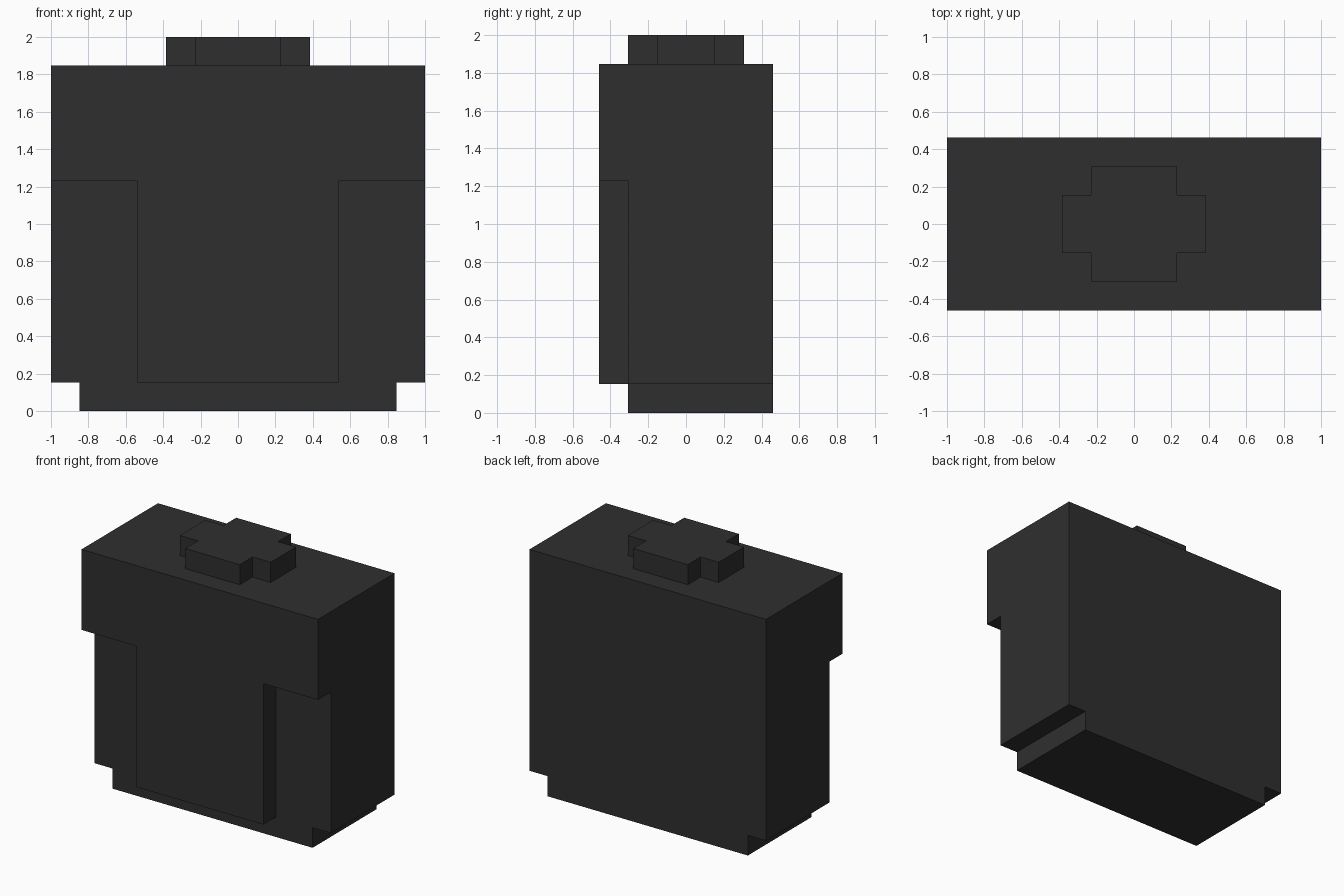
import bpy, bmesh, math
from mathutils import Vector

if "Cube" in bpy.data.objects:
    bpy.data.objects.remove(bpy.data.objects["Cube"])

U = 2 / 13  # one block unit; the model is 13 x 6 x 13 units

mat = bpy.data.materials.new("charcoal")
mat.diffuse_color = (0.028, 0.028, 0.028, 1)
mat.use_nodes = True
mat.node_tree.nodes["Principled BSDF"].inputs["Base Color"].default_value = mat.diffuse_color


def block_shell(name, boxes, skip_bottom=False):
    """Outer skin of a union of boxes (x0, x1, y0, y1, z0, z1 in units)."""
    cuts = [sorted({b[a * 2 + s] for b in boxes for s in (0, 1)}) for a in range(3)]

    def filled(idx):
        if any(i < 0 or i >= len(c) - 1 for i, c in zip(idx, cuts)):
            return False
        mid = [(c[i] + c[i + 1]) / 2 for i, c in zip(idx, cuts)]
        return any(all(b[2 * a] < mid[a] < b[2 * a + 1] for a in range(3)) for b in boxes)

    bm = bmesh.new()
    cells = [(i, j, k) for i in range(len(cuts[0]) - 1)
             for j in range(len(cuts[1]) - 1) for k in range(len(cuts[2]) - 1)]
    for cell in filter(filled, cells):
        for a in range(3):
            for side in (0, 1):
                near = list(cell)
                near[a] += 2 * side - 1
                if filled(near) or (skip_bottom and a == 2 and side == 0):
                    continue
                b, c = (a + 1) % 3, (a + 2) % 3
                verts = []
                for db, dc in ((0, 0), (1, 0), (1, 1), (0, 1)):
                    p = [0, 0, 0]
                    p[a] = cuts[a][cell[a] + side] * U
                    p[b] = cuts[b][cell[b] + db] * U
                    p[c] = cuts[c][cell[c] + dc] * U
                    verts.append(bm.verts.new(Vector(p)))
                bm.faces.new(verts if side else verts[::-1])
    bmesh.ops.remove_doubles(bm, verts=bm.verts, dist=1e-4)
    bmesh.ops.dissolve_limit(bm, angle_limit=math.radians(1),
                             verts=bm.verts, edges=bm.edges)
    mesh = bpy.data.meshes.new(name)
    bm.to_mesh(mesh)
    bm.free()
    mesh.materials.append(mat)
    obj = bpy.data.objects.new(name, mesh)
    bpy.context.collection.objects.link(obj)
    return obj


# Body: upper block, middle with recessed front sides, front panel, inset base
block_shell("body", [
    (-6.5, 6.5, -3, 3, 8, 12),
    (-6.5, 6.5, -2, 3, 1, 8),
    (-3.5, 3.5, -3, -2, 1, 8),
    (-5.5, 5.5, -2, 3, 0, 1),
])

# Cross-shaped knob on top, open where it meets the body
block_shell("top_knob", [
    (-2.5, 2.5, -1, 1, 12, 13),
    (-1.5, 1.5, -2, 2, 12, 13),
], skip_bottom=True)
